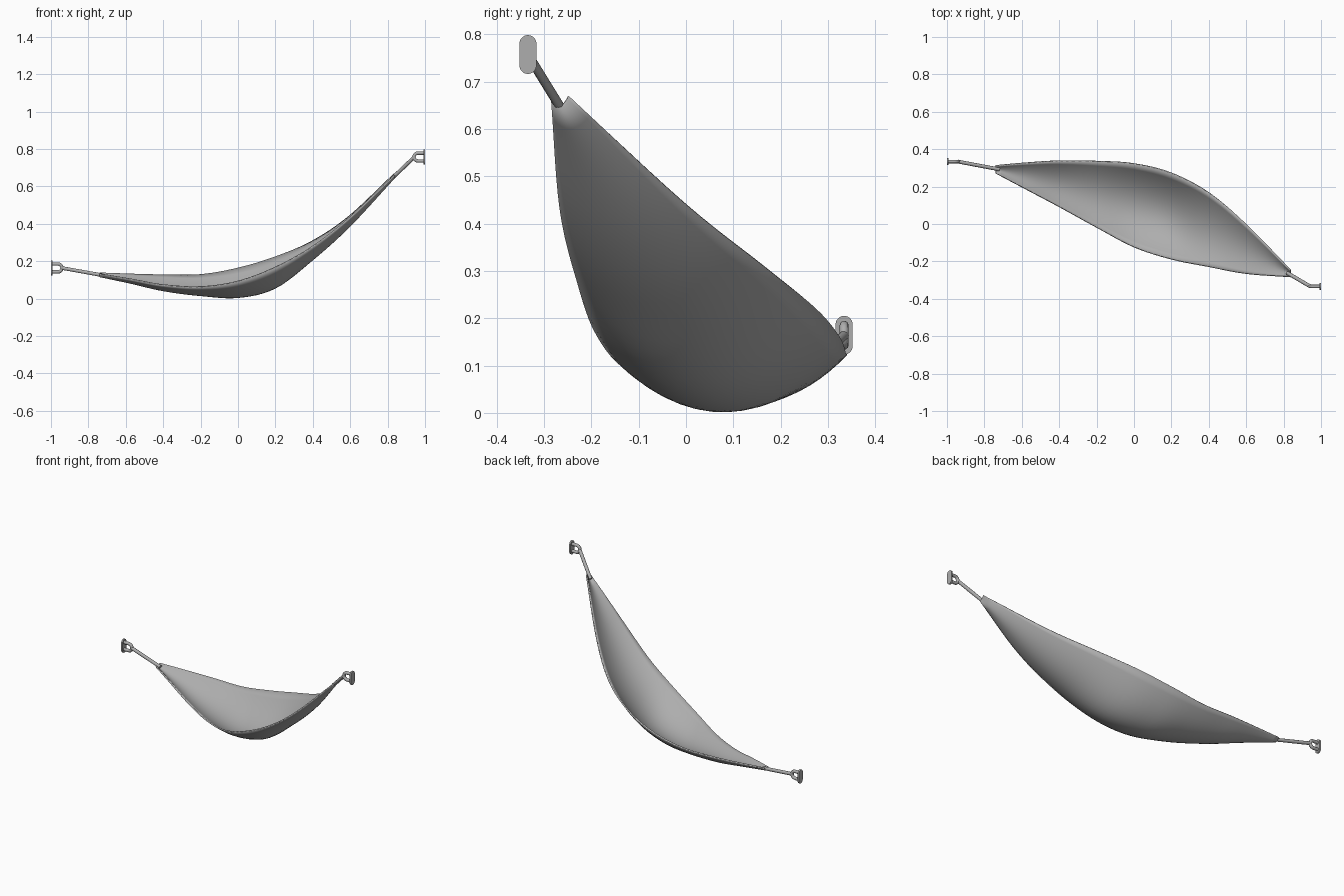
import bpy, bmesh, math
from mathutils import Vector

if "Cube" in bpy.data.objects:
    bpy.data.objects.remove(bpy.data.objects["Cube"])

GREY = (0.42, 0.42, 0.42, 1.0)
grey = bpy.data.materials.new("plain grey")
grey.use_nodes = True
grey.diffuse_color = GREY
grey.node_tree.nodes["Principled BSDF"].inputs["Base Color"].default_value = GREY


def add_object(name, bm, angle=40):
    mesh = bpy.data.meshes.new(name)
    bm.to_mesh(mesh)
    bm.free()
    obj = bpy.data.objects.new(name, mesh)
    bpy.context.collection.objects.link(obj)
    mesh.materials.append(grey)
    bpy.ops.object.select_all(action="DESELECT")
    obj.select_set(True)
    bpy.context.view_layer.objects.active = obj
    bpy.ops.object.shade_smooth_by_angle(angle=math.radians(angle))
    return obj


def add_tube(name, points, radius):
    curve = bpy.data.curves.new(name, "CURVE")
    curve.dimensions = "3D"
    curve.bevel_depth = radius
    curve.bevel_resolution = 3
    curve.use_fill_caps = True
    spline = curve.splines.new("POLY")
    spline.points.add(len(points) - 1)
    for point, co in zip(spline.points, points):
        point.co = (*co, 1)
    spline.use_smooth = True
    curve.materials.append(grey)
    obj = bpy.data.objects.new(name, curve)
    bpy.context.collection.objects.link(obj)


def blend(a, b, c, d, t):
    """Smooth step along a rail from b to c."""
    m0, m1 = (c - a) / 2, (d - b) / 2
    return (b * (2*t**3 - 3*t**2 + 1) + m0 * (t**3 - 2*t**2 + t)
            + c * (3*t**2 - 2*t**3) + m1 * (t**3 - t**2))


# Hammock stations: x, front rim y and z, keel z, back rim y and z
stations = [
    (-0.74, 0.27, 0.13, 0.115, 0.315, 0.135),
    (-0.57, 0.18, 0.10, 0.08, 0.33, 0.128),
    (-0.4, 0.09, 0.07, 0.043, 0.34, 0.124),
    (-0.2, -0.02, 0.06, 0.017, 0.338, 0.125),
    (0, -0.125, 0.09, 0.006, 0.325, 0.16),
    (0.2, -0.19, 0.165, 0.055, 0.275, 0.22),
    (0.4, -0.23, 0.275, 0.205, 0.17, 0.305),
    (0.6, -0.267, 0.43, 0.385, 0, 0.44),
    (0.84, -0.285, 0.66, 0.645, -0.245, 0.667),
]


def make_hammock(steps=6, across=16):
    rails = [Vector(s) for s in stations]
    rails = [2 * rails[0] - rails[1]] + rails + [2 * rails[-1] - rails[-2]]
    rows = []
    for i in range(1, len(rails) - 2):
        last = i == len(rails) - 3
        for k in range(steps + last):
            rows.append(blend(*rails[i - 1:i + 3], k / steps))
    bm = bmesh.new()
    grid = []
    for x, front_y, front_z, keel_z, back_y, back_z in rows:
        line = []
        for j in range(across + 1):
            v = 2 * j / across - 1
            y = front_y + (back_y - front_y) * (v + 1) / 2
            z = (front_z * v * (v - 1) / 2 + keel_z * (1 - v * v)
                 + back_z * v * (v + 1) / 2)
            line.append(bm.verts.new((x, y, z)))
        grid.append(line)
    for a, b in zip(grid, grid[1:]):
        for j in range(across):
            bm.faces.new((a[j], b[j], b[j + 1], a[j + 1]))
    obj = add_object("hammock_cloth", bm)
    solid = obj.modifiers.new("cloth thickness", "SOLIDIFY")
    solid.thickness = 0.008
    solid.offset = 1


make_hammock()


# Wall mounts: rounded plate, U-shaped eye and the rope to the cloth
def make_mount(side, centre, cloth_tip):
    name = "left" if centre.x > 0 else "right"
    bm = bmesh.new()
    outline = []
    for i in range(24):
        angle = 2 * math.pi * (i + 0.5) / 24
        shift = 0.023 if math.sin(angle) > 0 else -0.023
        outline.append(bm.verts.new((
            side, centre.y + 0.018 * math.cos(angle),
            centre.z + shift + 0.018 * math.sin(angle))))
    face = bm.faces.new(outline)
    result = bmesh.ops.extrude_face_region(bm, geom=[face])
    moved = [g for g in result["geom"] if isinstance(g, bmesh.types.BMVert)]
    bmesh.ops.translate(bm, verts=moved, vec=(-0.009 * side, 0, 0))
    bmesh.ops.recalc_face_normals(bm, faces=bm.faces)
    add_object(name + "_wall_plate", bm)

    bend = [Vector((side * (0.962 - 0.021 * math.cos(a)), centre.y,
                    centre.z + 0.021 * math.sin(a)))
            for a in (math.pi * (i / 12 - 0.5) for i in range(13))]
    ends = [Vector((side * 0.996, centre.y, centre.z + dz))
            for dz in (-0.021, 0.021)]
    add_tube(name + "_eye", [ends[0]] + bend + [ends[1]], 0.0095)

    eye = Vector((side * 0.943, centre.y, centre.z))
    add_tube(name + "_rope", [cloth_tip, eye], 0.010)


make_mount(1, Vector((1, -0.334, 0.757)), Vector((0.82, -0.262, 0.64)))
make_mount(-1, Vector((-1, 0.334, 0.164)), Vector((-0.72, 0.292, 0.124)))
